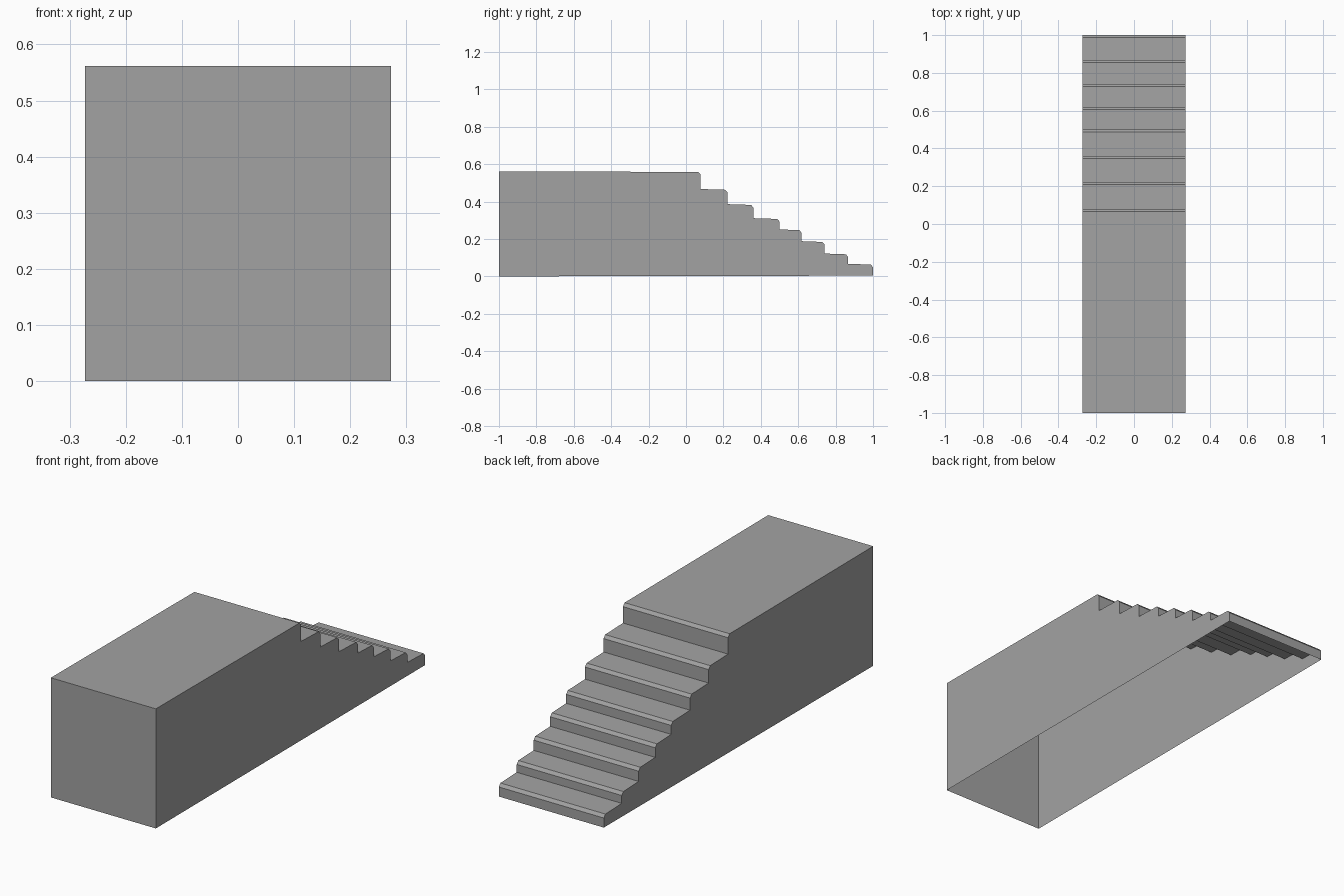
import bpy
import bmesh

cube = bpy.data.objects.get("Cube")
if cube:
    bpy.data.objects.remove(cube, do_unlink=True)

HALF_WIDTH = 0.273
BASE_LIFT = 0.004      # base rises slightly towards the foot of the stairs
TREAD_FALL = 0.004     # each tread slopes gently down to its nose
NOSE_RUN, NOSE_DROP = 0.012, 0.014

# Riser position and tread height of every step, from the landing down
steps = [(0.078, 0.562), (0.222, 0.467), (0.36, 0.386), (0.5, 0.311),
         (0.618, 0.251), (0.741, 0.188), (0.867, 0.122), (1.0, 0.067)]

# Side outline: front wall, landing, then tread and chamfered nose per step
outline = [(-1.0, 0.0)]
back = -1.0
for riser, height in steps:
    nose = height - TREAD_FALL
    outline += [(back, height), (riser - NOSE_RUN, nose), (riser, nose - NOSE_DROP)]
    back = riser
outline.append((1.0, BASE_LIFT))

# Open-bottomed shell: two side walls joined by a strip along the outline
bm = bmesh.new()
left = [bm.verts.new((HALF_WIDTH, y, z)) for y, z in outline]
right = [bm.verts.new((-HALF_WIDTH, y, z)) for y, z in outline]
bm.faces.new(left[::-1])
bm.faces.new(right)
for i in range(len(outline) - 1):
    bm.faces.new((left[i], left[i + 1], right[i + 1], right[i]))
bm.normal_update()

mesh = bpy.data.meshes.new("staircase")
bm.to_mesh(mesh)
bm.free()

# Plain grey
colour = (0.365, 0.365, 0.365, 1.0)
grey = bpy.data.materials.new("plain_grey")
grey.use_nodes = True
grey.diffuse_color = colour
grey.node_tree.nodes["Principled BSDF"].inputs["Base Color"].default_value = colour
mesh.materials.append(grey)

staircase = bpy.data.objects.new("staircase_with_landing", mesh)
bpy.context.collection.objects.link(staircase)
